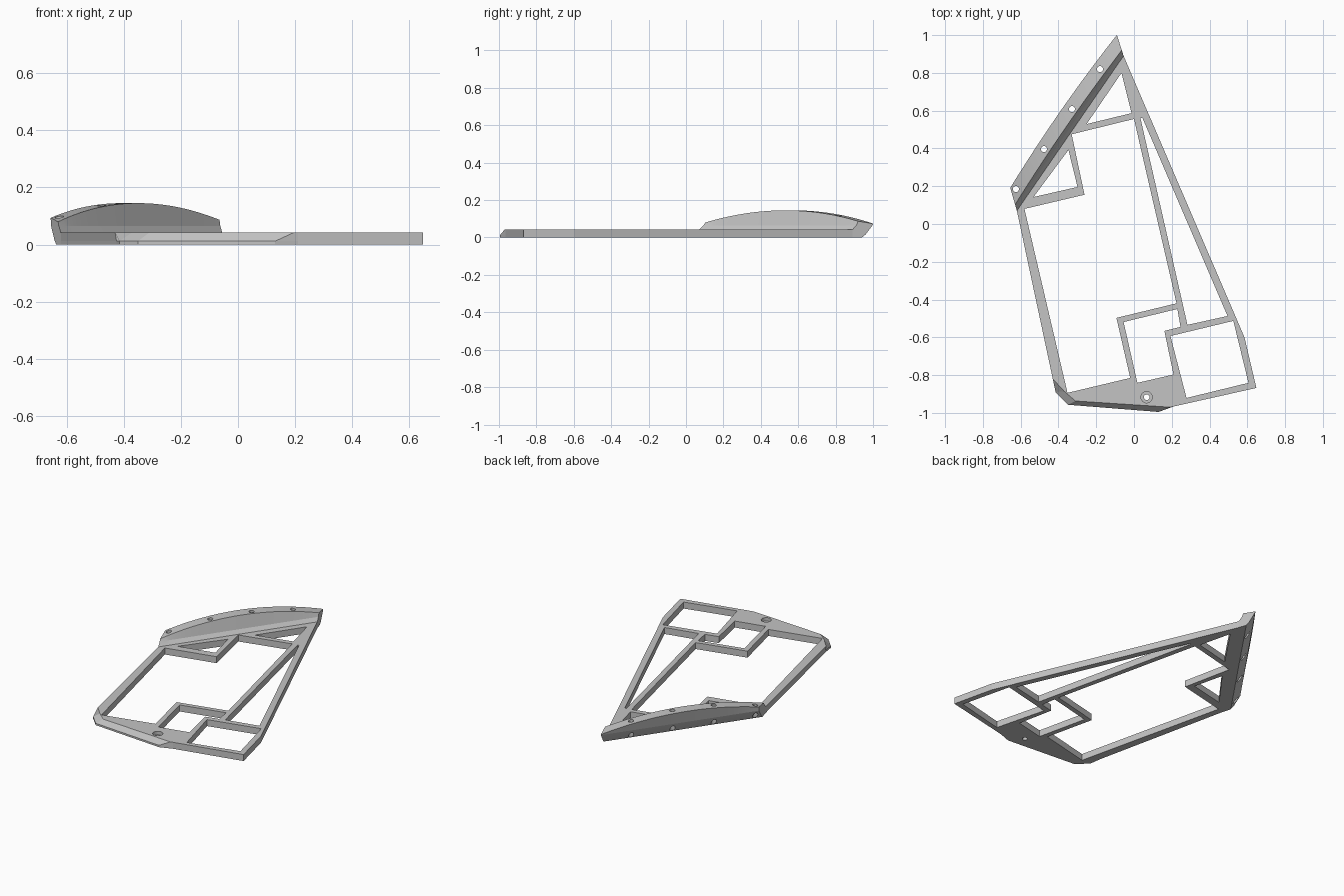
import bpy, bmesh
from mathutils import Vector

cube = bpy.data.objects.get("Cube")
if cube:
    bpy.data.objects.remove(cube, do_unlink=True)

grey = bpy.data.materials.new("plain grey")
grey.use_nodes = True
grey.diffuse_color = (0.55, 0.55, 0.55, 1)
grey.node_tree.nodes["Principled BSDF"].inputs["Base Color"].default_value = (0.55, 0.55, 0.55, 1)

THICK = 0.042


def loft(name, rings):
    """Closed solid through a list of rings with equal point counts."""
    bm = bmesh.new()
    loops = [[bm.verts.new(p) for p in ring] for ring in rings]
    for a, b in zip(loops, loops[1:]):
        for i in range(len(a)):
            j = (i + 1) % len(a)
            bm.faces.new((a[i], a[j], b[j], b[i]))
    bm.faces.new(loops[0])
    bm.faces.new(loops[-1])
    bmesh.ops.recalc_face_normals(bm, faces=bm.faces)
    mesh = bpy.data.meshes.new(name)
    bm.to_mesh(mesh)
    bm.free()
    mesh.materials.append(grey)
    obj = bpy.data.objects.new(name, mesh)
    bpy.context.collection.objects.link(obj)
    return obj


def prism(name, outline, z0, z1):
    return loft(name, [[(x, y, z) for x, y in outline] for z in (z0, z1)])


def cylinder(name, x, y, r, z0, z1):
    bpy.ops.mesh.primitive_cylinder_add(vertices=24, radius=r, depth=z1 - z0,
                                        location=(x, y, (z0 + z1) / 2))
    obj = bpy.context.object
    obj.name = name
    obj.data.materials.append(grey)
    return obj


def cut(target, cutter):
    mod = target.modifiers.new(cutter.name, 'BOOLEAN')
    mod.operation = 'DIFFERENCE'
    mod.solver = 'EXACT'
    mod.object = cutter
    cutter.hide_render = True
    cutter.hide_viewport = True
    cutter.display_type = 'WIRE'


# Frame plate: shared edge, then the front corner that slopes in toward the top
shared = [(-0.62, 0.07), (-0.055, 0.89), (0.585, -0.6), (0.648, -0.868), (0.21, -0.966)]
low = shared + [(0.13, -0.995), (-0.35, -0.957), (-0.415, -0.89), (-0.425, -0.82)]
high = shared + [(0.195, -0.97), (-0.31, -0.937), (-0.37, -0.885), (-0.43, -0.82)]
frame = loft("frame_plate", [[(x, y, 0) for x, y in low],
                             [(x, y, 0.012) for x, y in low],
                             [(x, y, THICK) for x, y in high]])

# Openings between the struts
openings = {
    "back_triangle": [(-0.066, 0.8), (-0.013, 0.587), (-0.251, 0.529)],
    "side_triangle": [(-0.347, 0.392), (-0.299, 0.196), (-0.532, 0.143)],
    "main_opening": [(-0.58, 0.08), (-0.262, 0.155), (-0.33, 0.475), (0, 0.556),
                     (0.225, -0.42), (-0.093, -0.497), (-0.02, -0.815), (-0.352, -0.894)],
    "slim_triangle": [(0.034, 0.561), (0.045, 0.561), (0.495, -0.487), (0.283, -0.534)],
    "notched_opening": [(-0.055, -0.519), (0.23, -0.45), (0.246, -0.545), (0.161, -0.566),
                        (0.209, -0.797), (0.018, -0.841)],
    "corner_opening": [(0.193, -0.593), (0.526, -0.513), (0.606, -0.841), (0.278, -0.921)],
}
for name, outline in openings.items():
    cut(frame, prism(name + "_cutter", outline, -0.05, 0.1))

# Countersunk screw hole in the front corner
cut(frame, cylinder("screw_head_cutter", 0.067, -0.917, 0.03, 0.02, 0.1))
cut(frame, cylinder("screw_shaft_cutter", 0.067, -0.917, 0.015, -0.05, 0.1))

# Raised flange: skewed ends, arched top, outer wall leaning outward
along = Vector((0.572, 0.82))
inner, outer = 0.548, 0.646
left_in, left_out = Vector((-0.62, 0.07)), Vector((-0.655, 0.19))
right_in, right_out = Vector((-0.055, 0.89)), Vector((-0.09, 1.0))


def flange_point(s, n, z):
    k = (n - inner) / (outer - inner)
    p = left_in.lerp(left_out, k).lerp(right_in.lerp(right_out, k), s)
    if z is None:
        z = 0.145 - 0.25 * (p.dot(along) - 0.235) ** 2
    return (p.x, p.y, z)


def section(s):
    arch = 4 * s * (1 - s)
    profile = [(inner, 0), (0.593, 0), (0.61, 0.015), (outer, 0.069),
               (outer + 0.001 + 0.015 * arch, None), (0.575 + 0.012 * arch, None),
               (0.567, 0.065), (inner, THICK)]
    return [flange_point(s, n, z) for n, z in profile]


STEPS = 28
flange = loft("arched_flange", [section(i / STEPS) for i in range(STEPS + 1)])

# Row of four holes through the flange
first, last = Vector((-0.625, 0.185)), Vector((-0.18, 0.82))
for i in range(4):
    p = first.lerp(last, i / 3)
    cut(flange, cylinder("flange_hole_cutter_%d" % (i + 1), p.x, p.y, 0.016, -0.05, 0.25))

# Smooth the arch, keep the edges sharp
bpy.ops.object.select_all(action='DESELECT')
flange.select_set(True)
bpy.context.view_layer.objects.active = flange
bpy.ops.object.shade_smooth_by_angle(angle=0.3)
